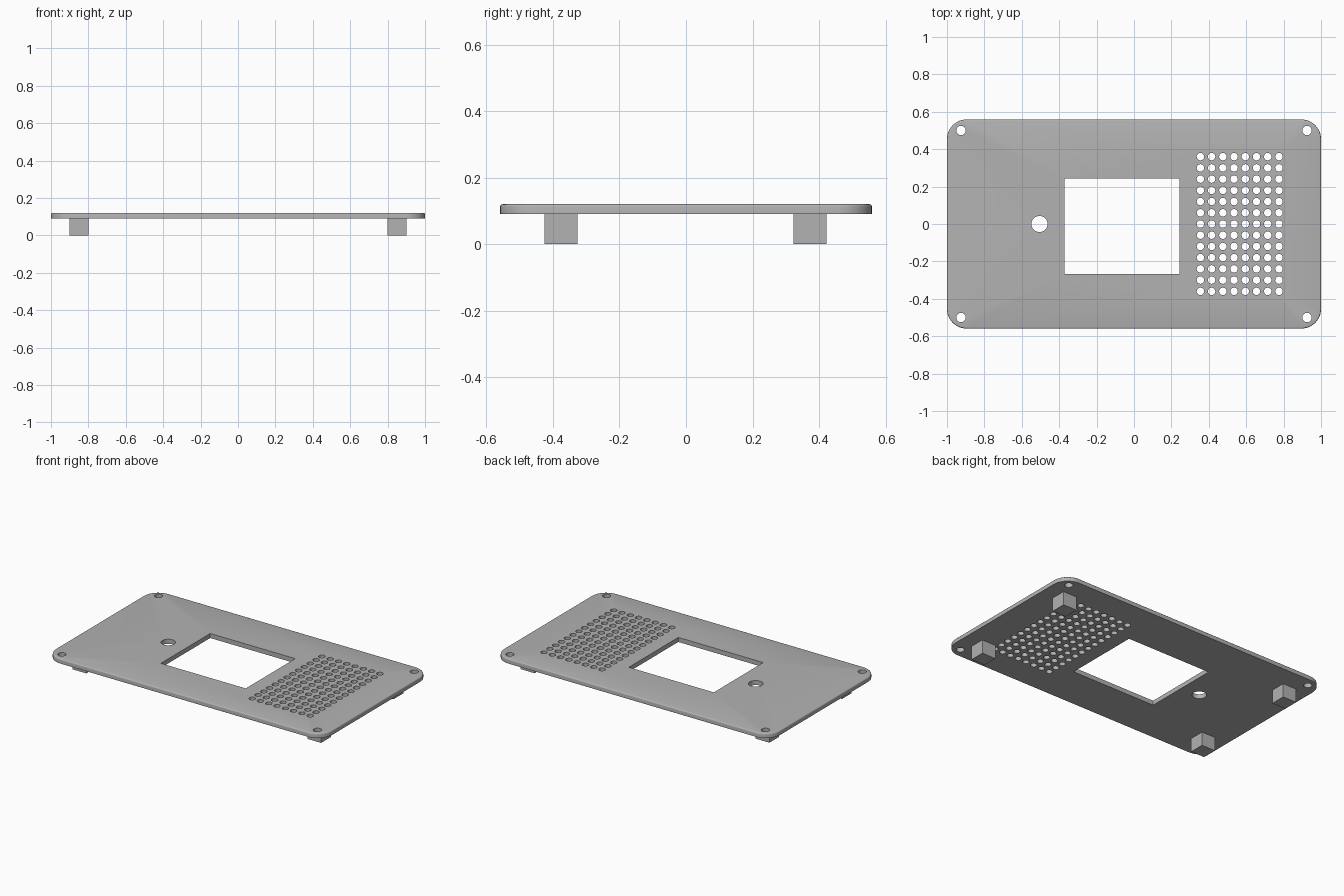
import bpy, bmesh, math

if "Cube" in bpy.data.objects:
    bpy.data.objects.remove(bpy.data.objects["Cube"])

HALF_X, HALF_Y, CORNER = 1.0, 0.559, 0.105
BOTTOM, TOP, EDGE = 0.09, 0.12, 0.007

grey = bpy.data.materials.new("grey plastic")
grey.use_nodes = True
colour = (0.45, 0.45, 0.45, 1)
grey.diffuse_color = colour
grey.node_tree.nodes["Principled BSDF"].inputs["Base Color"].default_value = colour


def circle(x, y, r, n=24):
    return [(x + r * math.cos(2 * math.pi * i / n), y + r * math.sin(2 * math.pi * i / n))
            for i in range(n)]


def rounded_outline(inset, steps=10):
    r, pts = CORNER - inset, []
    for q, (sx, sy) in enumerate([(1, 1), (-1, 1), (-1, -1), (1, -1)]):
        for i in range(steps + 1):
            a = math.pi / 2 * (q + i / steps)
            pts.append((sx * (HALF_X - CORNER) + r * math.cos(a),
                        sy * (HALF_Y - CORNER) + r * math.sin(a)))
    return pts


def finish(bm, name):
    bmesh.ops.recalc_face_normals(bm, faces=bm.faces[:])
    mesh = bpy.data.meshes.new(name)
    bm.to_mesh(mesh)
    bm.free()
    mesh.materials.append(grey)
    ob = bpy.data.objects.new(name, mesh)
    bpy.context.collection.objects.link(ob)
    return ob


# Openings: window, round button hole, corner screw holes, vent grid
window = [(-0.372, -0.267), (0.243, -0.267), (0.243, 0.244), (-0.372, 0.244)]
holes = [window, circle(-0.505, 0, 0.043, 32)]
holes += [circle(sx * 0.925, sy * 0.5, 0.025) for sx in (-1, 1) for sy in (-1, 1)]
holes += [circle(0.355 + 0.06 * c, 0.06 * r, 0.02, 16) for c in range(8) for r in range(-6, 7)]

# Cover plate: walls between rings, then filled top and bottom
bm = bmesh.new()


def ring(points, z):
    return [bm.verts.new((x, y, z)) for x, y in points]


def wall(a, b):
    for i in range(len(a)):
        j = (i + 1) % len(a)
        bm.faces.new((a[i], a[j], b[j], b[i]))


outer = [ring(rounded_outline(0), BOTTOM)]
for k in range(4):
    a = math.pi / 2 * k / 3
    outer.append(ring(rounded_outline(EDGE * (1 - math.cos(a))), TOP - EDGE + EDGE * math.sin(a)))
for low, high in zip(outer, outer[1:]):
    wall(low, high)
lows, highs = [outer[0]], [outer[-1]]
for h in holes:
    lows.append(ring(h, BOTTOM))
    highs.append(ring(h, TOP))
    wall(lows[-1], highs[-1])
for loops, direction in ((lows, -1), (highs, 1)):
    edges = [bm.edges.get((l[i - 1], l[i])) for l in loops for i in range(len(l))]
    bmesh.ops.triangle_fill(bm, edges=edges, use_beauty=True, normal=(0, 0, direction))
plate = finish(bm, "cover_plate")
bpy.context.view_layer.objects.active = plate
plate.select_set(True)
bpy.ops.object.shade_smooth_by_angle(angle=math.radians(35))
plate.select_set(False)

# Square feet under the plate
for side, x in (("left", 0.85), ("right", -0.85)):
    for end, y in (("front", -0.376), ("back", 0.373)):
        bm = bmesh.new()
        bmesh.ops.create_cube(bm, size=1)
        bmesh.ops.scale(bm, vec=(0.1, 0.1, BOTTOM), verts=bm.verts[:])
        bmesh.ops.translate(bm, vec=(x, y, BOTTOM / 2), verts=bm.verts[:])
        finish(bm, f"{end}_{side}_foot")
